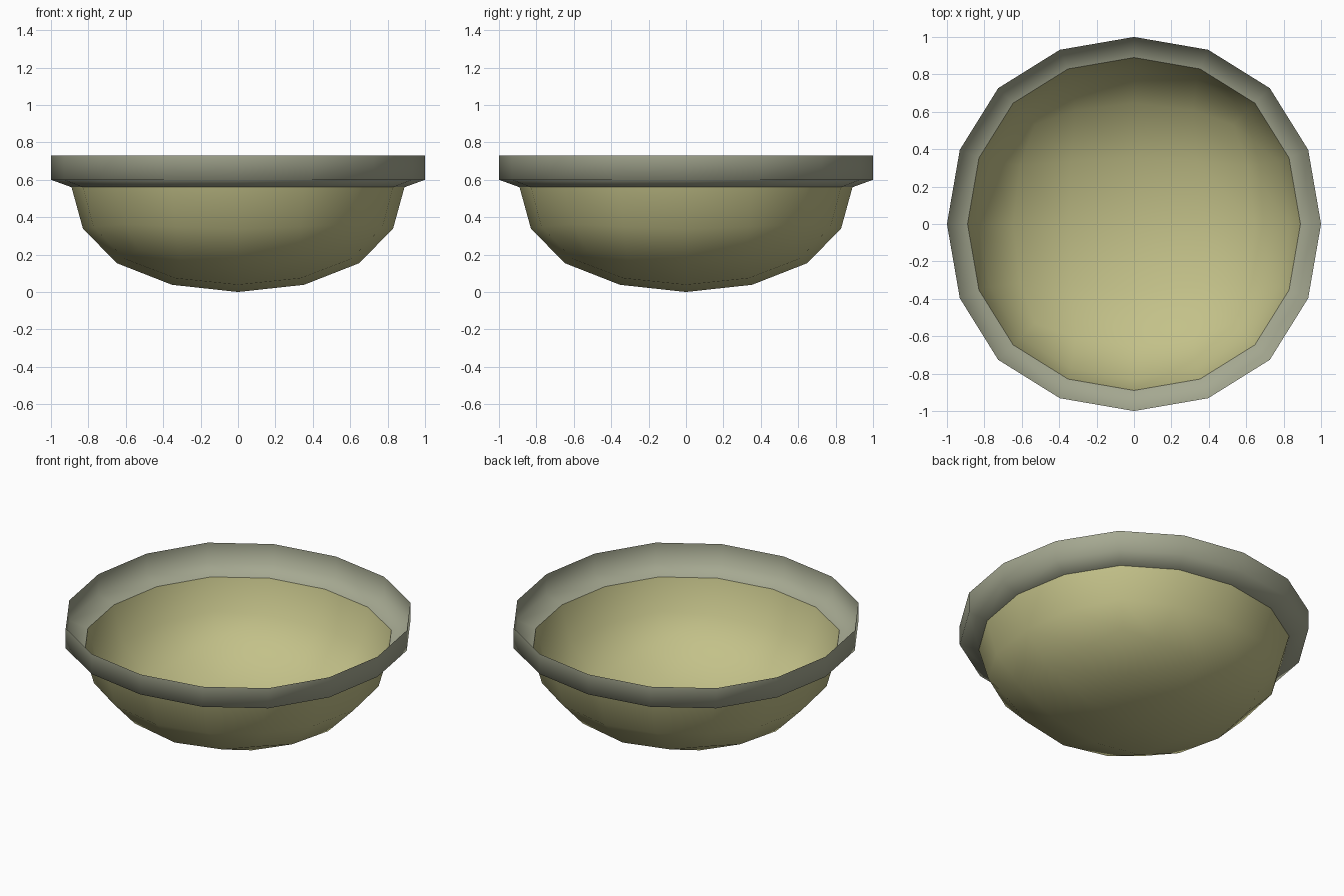
import bpy, bmesh, math

if "Cube" in bpy.data.objects:
    bpy.data.objects.remove(bpy.data.objects["Cube"])

RIM_R, BOWL_R, BOWL_H = 1.0, 0.89, 0.56


def material(name, rgb):
    m = bpy.data.materials.new(name)
    m.diffuse_color = (*rgb, 1)
    m.use_nodes = True
    m.node_tree.nodes["Principled BSDF"].inputs["Base Color"].default_value = m.diffuse_color
    return m


def add_object(name, bm, mat):
    bmesh.ops.recalc_face_normals(bm, faces=bm.faces)
    # open shells: make the normals point outward / downward
    if sum(f.normal.dot(f.calc_center_median() - CENTRE) * f.calc_area() for f in bm.faces) < 0:
        bmesh.ops.reverse_faces(bm, faces=bm.faces)
    for f in bm.faces:
        f.smooth = True
    me = bpy.data.meshes.new(name)
    bm.to_mesh(me)
    me.materials.append(mat)
    ob = bpy.data.objects.new(name, me)
    bpy.context.collection.objects.link(ob)
    return ob


# Rounded cube (subdivided twice) as the base of the bowl
bpy.ops.mesh.primitive_cube_add(size=2)
base = bpy.context.object
base.modifiers.new("round", 'SUBSURF').levels = 2
ev = base.evaluated_get(bpy.context.evaluated_depsgraph_get())
bm = bmesh.new()
bm.from_mesh(ev.to_mesh())
bpy.data.objects.remove(base)

# Bowl: keep the lower half, squash it and stand it on the ground
bmesh.ops.delete(bm, geom=[v for v in bm.verts if v.co.z > 0.01], context='VERTS')
size = max(v.co.x for v in bm.verts)
for v in bm.verts:
    v.co.x *= BOWL_R / size
    v.co.y *= BOWL_R / size
    v.co.z = BOWL_H + v.co.z * BOWL_H / size
bm.verts.ensure_lookup_table()
CENTRE = bm.verts[0].co.copy()
CENTRE.xyz = (0, 0, BOWL_H)
ring = sorted((v.co.copy() for v in bm.verts if abs(v.co.z - BOWL_H) < 1e-4),
              key=lambda c: math.atan2(c.y, c.x))
add_object("bowl", bm, material("pale olive", (0.546, 0.533, 0.25)))
bm.free()

# Rim: the bowl's edge flares out, then rises straight up
bm = bmesh.new()
rows = [[bm.verts.new((c.x * s, c.y * s, z)) for c in ring]
        for s, z in ((1, BOWL_H), (RIM_R / BOWL_R, 0.60), (RIM_R / BOWL_R, 0.73))]
n = len(ring)
for a, b in zip(rows, rows[1:]):
    for i in range(n):
        j = (i + 1) % n
        bm.faces.new((a[i], a[j], b[j], b[i]))
add_object("rim", bm, material("grey green", (0.376, 0.392, 0.283)))
bm.free()
